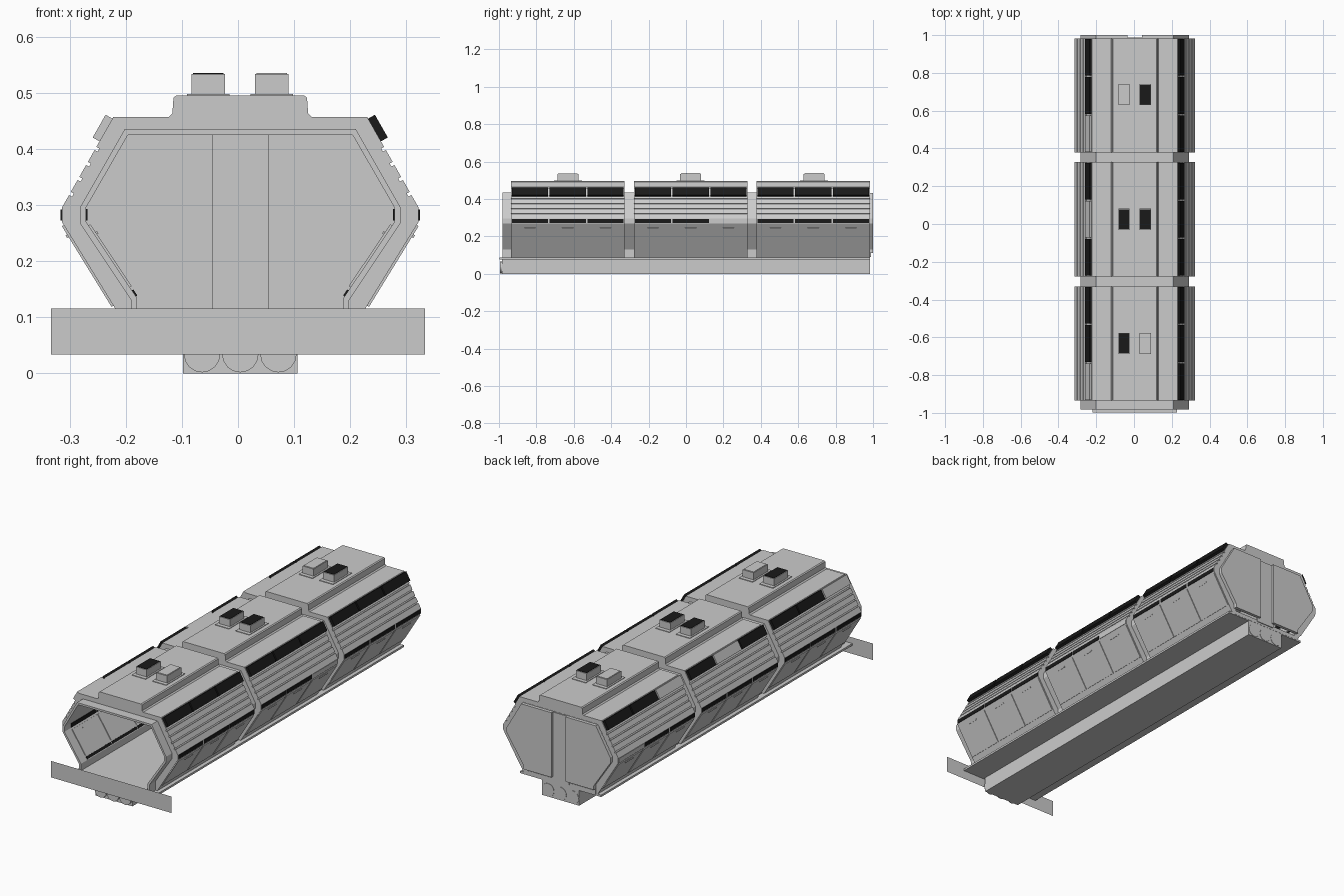
import bpy, bmesh, math
from mathutils import Vector

if "Cube" in bpy.data.objects:
    bpy.data.objects.remove(bpy.data.objects["Cube"])

CX = 0.004  # the hull sits slightly off the centre of the front plate
black = bpy.data.materials.new("black_panel")
black.diffuse_color = (0.01, 0.01, 0.01, 1)
black.use_nodes = True
black.node_tree.nodes["Principled BSDF"].inputs["Base Color"].default_value = black.diffuse_color


def prism(name, loops, y0, y1, mat=None):
    """Extrude closed x/z loops along y; a second loop makes a hole."""
    bm = bmesh.new()
    ends = ([], [])
    for loop in loops:
        rows = [[bm.verts.new((x + CX, y, z)) for x, z in loop] for y in (y0, y1)]
        n = len(loop)
        for i in range(n):
            j = (i + 1) % n
            bm.faces.new((rows[0][i], rows[0][j], rows[1][j], rows[1][i]))
            for k in (0, 1):
                ends[k].append(bm.edges.get((rows[k][i], rows[k][j])))
        if len(loops) == 1:
            bm.faces.new(rows[0])
            bm.faces.new(rows[1])
    if len(loops) > 1:
        for k in (0, 1):
            bmesh.ops.triangle_fill(bm, edges=ends[k], use_beauty=True)
    bmesh.ops.recalc_face_normals(bm, faces=bm.faces)
    me = bpy.data.meshes.new(name)
    bm.to_mesh(me)
    bm.free()
    ob = bpy.data.objects.new(name, me)
    bpy.context.collection.objects.link(ob)
    if mat:
        me.materials.append(mat)
    return ob


def mirrored(half):
    return half + [(-x, z) for x, z in reversed(half)]


def rect(x0, x1, z0, z1):
    return [(x0, z0), (x1, z0), (x1, z1), (x0, z1)]


def strip(name, a, b, t0, t1, lo, hi, y0, y1, side, mat=None):
    """Thin slab lying on the wall line a-b, from depth lo to hi along its normal."""
    a, b = Vector(a), Vector(b)
    d = (b - a).normalized()
    n = Vector((-d.y, d.x))
    if n.x < 0:
        n = -n
    p, q = a.lerp(b, t0), a.lerp(b, t1)
    pts = [p + n * lo, q + n * lo, q + n * hi, p + n * hi]
    return prism(name, [[(side * v.x, v.y) for v in pts]], y0, y1, mat)


# key corners of the outer hull (right half)
A, B, C, D = (0.226, 0.457), (0.318, 0.295), (0.318, 0.270), (0.203, 0.083)

# hull profile with siding grooves on the upper slope
half = [(0.114, 0.495), (0.119, 0.491), (0.121, 0.463), (0.127, 0.457), A]
va, vb = Vector(A), Vector(B)
inward = Vector((va.y - vb.y, vb.x - va.x)).normalized() * -0.006
for i in range(4):
    t = 0.33 + i * 0.165
    g0, g1 = va.lerp(vb, t), va.lerp(vb, t + 0.035)
    half += [tuple(g0), tuple(g0 + inward), tuple(g1 + inward), tuple(g1)]
half += [B, C, D]
hull = mirrored(half)

tube_half = [(0.206, 0.435), (0.286, 0.295), (0.286, 0.268), (0.194, 0.130), (0.194, 0.080)]
inner_half = [(0.200, 0.425), (0.275, 0.295), (0.275, 0.270), (0.184, 0.134), (0.184, 0.100)]
hole_half = [(0.203, 0.430), (0.281, 0.295), (0.281, 0.269), (0.189, 0.132), (0.189, 0.090)]

# inner tube, visible as the recessed ribs between modules
prism("inner_tube", [mirrored(tube_half), mirrored(inner_half)], -0.982, 0.984)

# three hull modules with their wall panels
grey_window = {(-1, 0), (-1, 4), (-1, 6)}
grey_light = {(1, 5), (-1, 8)}
starts = [-0.935, -0.277, 0.378]
L = 0.605
for m, y0 in enumerate(starts):
    prism("hull_module", [hull, mirrored(hole_half)], y0, y0 + L)
    for k in range(3):
        idx = m * 3 + k
        p0 = y0 + k * L / 3 + 0.004
        p1 = y0 + (k + 1) * L / 3 - 0.004
        for s in (1, -1):
            strip("upper_window", A, B, 0.02, 0.27, -0.004, 0.014, p0, p1, s,
                  None if (s, idx) in grey_window else black)
            strip("side_light", B, C, 0.12, 0.9, -0.004, 0.002, p0, p1, s,
                  None if (s, idx) in grey_light else black)
            strip("lower_panel", C, D, 0.03, 0.80, -0.004, 0.004, p0, p1, s)
            mid = (p0 + p1) / 2
            strip("panel_handle", C, D, 0.11, 0.135, 0.0, 0.007, mid - 0.03, mid + 0.03, s)
            # matching inside fittings
            strip("inside_light", inner_half[1], inner_half[2], 0.1, 0.9, -0.003, 0.002, p0, p1, s, black)
            strip("inside_panel", inner_half[2], inner_half[3], 0.05, 0.86, -0.004, 0.002, p0, p1, s)
            strip("inside_handle", inner_half[2], inner_half[3], 0.15, 0.18, -0.007, 0.0,
                  mid - 0.03, mid + 0.03, s)
            strip("floor_light", inner_half[2], inner_half[3], 0.9, 0.98, -0.003, 0.002, p0, p1, s, black)

# roof vent boxes, some with black tops
for yc, tops in ((-0.632, (1, 0)), (0.025, (1, 1)), (0.685, (0, 1))):
    for xc, dark in zip((-0.057, 0.056), tops):
        prism("vent_base", [rect(xc - 0.038, xc + 0.038, 0.490, 0.498)], yc - 0.075, yc + 0.075)
        prism("vent_box", [rect(xc - 0.030, xc + 0.030, 0.490, 0.533)], yc - 0.056, yc + 0.056)
        prism("vent_top", [rect(xc - 0.027, xc + 0.027, 0.530, 0.535)], yc - 0.052, yc + 0.052,
              black if dark else None)

# rear doors with a recessed strip between them
door = [(0.039, 0.433), (0.206, 0.433), (0.286, 0.295), (0.286, 0.268),
        (0.194, 0.130), (0.194, 0.110), (0.039, 0.110)]
for s in (1, -1):
    prism("rear_door", [[(s * x, z) for x, z in door]], 0.984, 1.0)
prism("rear_door_post", [rect(-0.05, 0.05, 0.09, 0.432)], 0.980, 0.988)

# floor slab, keel beam and the three pipes inside it
prism("floor_slab", [rect(-0.224, 0.224, 0.076, 0.086)], -0.998, 0.983)
prism("keel_beam", [rect(-0.102, 0.102, 0.0, 0.08)], -0.985, 0.983)
for i in (-1, 0, 1):
    ring = [(i * 0.068 + 0.0325 * math.cos(a * math.pi / 8),
             0.034 + 0.0325 * math.sin(a * math.pi / 8)) for a in range(16)]
    prism("keel_pipe", [ring], -0.994, 0.985)

# flat front plate (a single sheet)
me = bpy.data.meshes.new("front_plate")
me.from_pydata([(-0.333, -1, 0.033), (0.333, -1, 0.033), (0.333, -1, 0.115), (-0.333, -1, 0.115)],
               [], [(0, 1, 2, 3)])
bpy.context.collection.objects.link(bpy.data.objects.new("front_plate", me))
